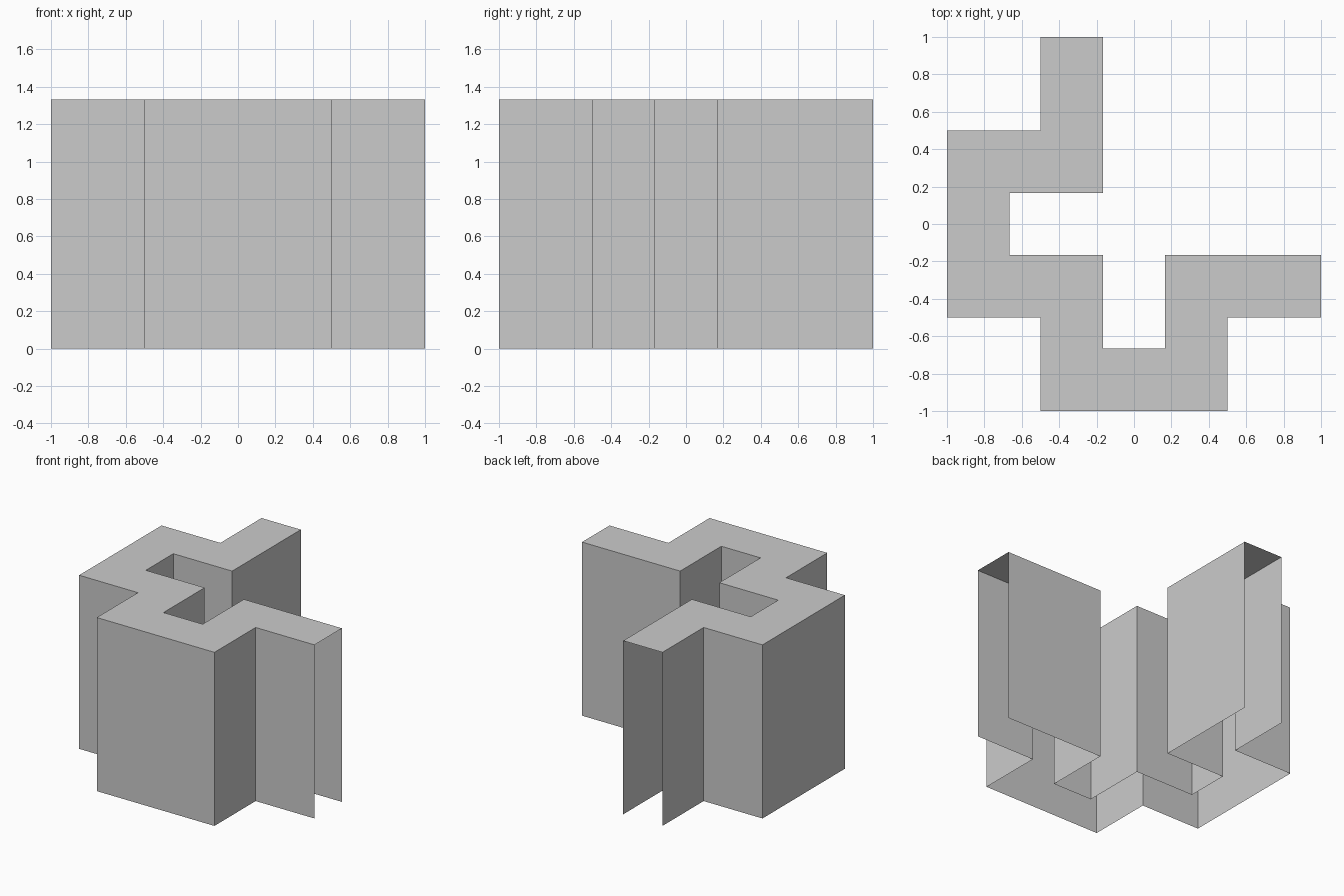
import bpy, bmesh

if "Cube" in bpy.data.objects:
    bpy.data.objects.remove(bpy.data.objects["Cube"])

HEIGHT = 4 / 3
T = 1 / 6   # inner edge positions are multiples of a sixth

# Outer and inner edges of the zigzag footprint, from the right end to the back end
outer = [(1, -.5), (.5, -.5), (.5, -1), (-.5, -1), (-.5, -.5),
         (-1, -.5), (-1, .5), (-.5, .5), (-.5, 1)]
inner = [(1, -T), (T, -T), (T, -4 * T), (-T, -4 * T), (-T, -T),
         (-4 * T, -T), (-4 * T, T), (-T, T), (-T, 1)]

bm = bmesh.new()


def column(points):
    """Bottom and top vertices for every point of an edge line."""
    return [(bm.verts.new((x, y, 0)), bm.verts.new((x, y, HEIGHT))) for x, y in points]


out_v, in_v = column(outer), column(inner)

# Side walls and top strip; the underside and both ends stay open
for i in range(len(outer) - 1):
    (a0, a1), (b0, b1) = out_v[i], out_v[i + 1]
    (c0, c1), (d0, d1) = in_v[i], in_v[i + 1]
    bm.faces.new((a0, a1, b1, b0))
    bm.faces.new((c0, d0, d1, c1))
    bm.faces.new((a1, c1, d1, b1))

# Merge the mitred strip into one flat top
bmesh.ops.dissolve_limit(bm, angle_limit=0.01, verts=bm.verts[:], edges=bm.edges[:])

mesh = bpy.data.meshes.new("folded_channel")
bm.to_mesh(mesh)
bm.free()
bpy.context.collection.objects.link(bpy.data.objects.new("folded_channel", mesh))
